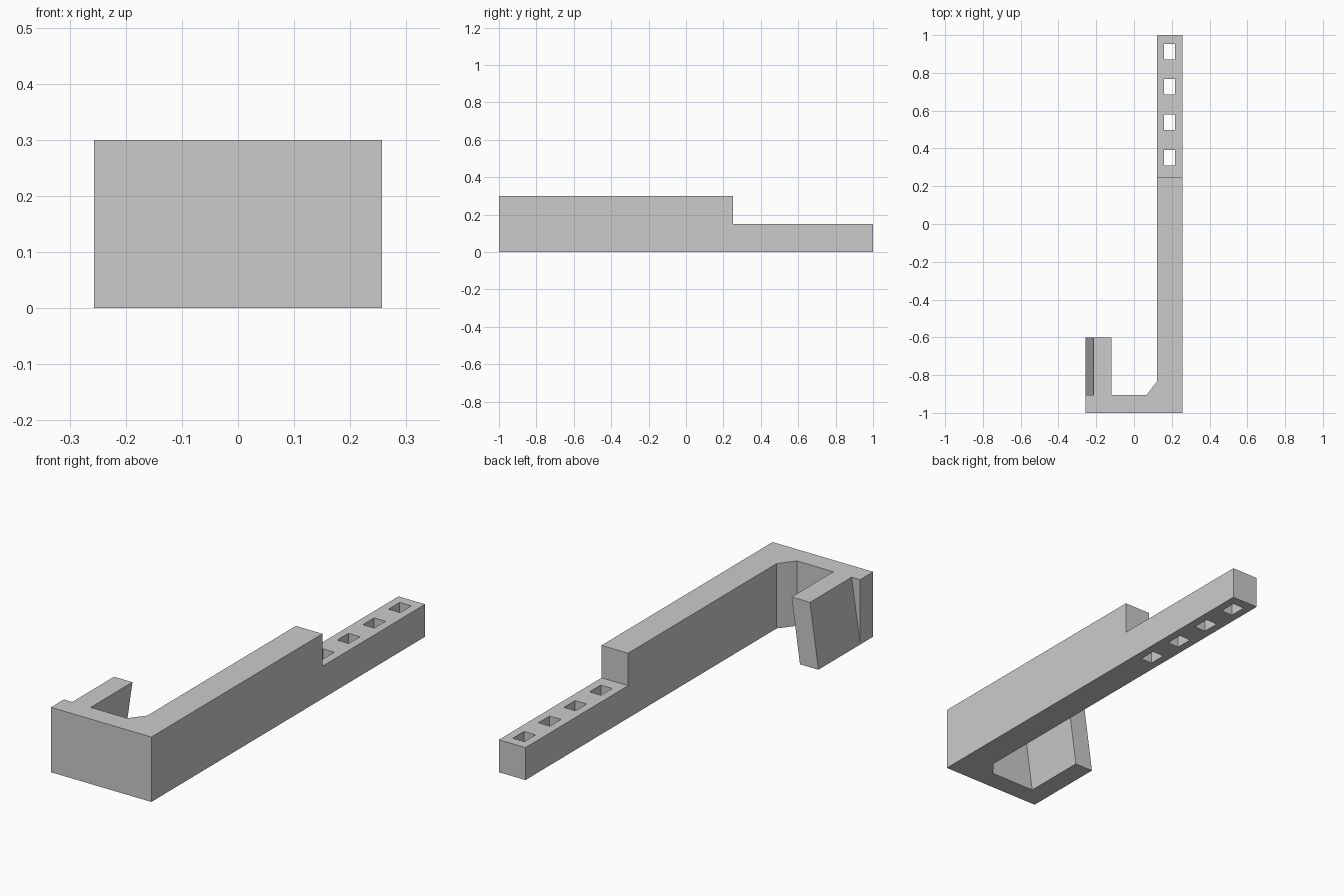
import bpy
import bmesh
from mathutils import Vector

cube = bpy.data.objects.get("Cube")
if cube:
    bpy.data.objects.remove(cube, do_unlink=True)

HEIGHT = 0.30
STRAP_HEIGHT = 0.15
HALF_X = 0.257
ARM_X = 0.121
BAR_Y = -0.905
STEP_Y = 0.25

grey = bpy.data.materials.new("plain grey")
grey.use_nodes = True
colour = (0.6, 0.6, 0.6, 1)
grey.diffuse_color = colour
grey.node_tree.nodes["Principled BSDF"].inputs["Base Color"].default_value = colour


def prism(name, profile, offset):
    """Extrude a closed profile of 3D points along an offset."""
    bm = bmesh.new()
    face = bm.faces.new([bm.verts.new(p) for p in profile])
    ext = bmesh.ops.extrude_face_region(bm, geom=[face], use_keep_orig=True)
    moved = [v for v in ext["geom"] if isinstance(v, bmesh.types.BMVert)]
    bmesh.ops.translate(bm, verts=moved, vec=Vector(offset))
    bmesh.ops.recalc_face_normals(bm, faces=bm.faces)
    mesh = bpy.data.meshes.new(name)
    bm.to_mesh(mesh)
    bm.free()
    mesh.materials.append(grey)
    obj = bpy.data.objects.new(name, mesh)
    bpy.context.collection.objects.link(obj)
    return obj


def block(name, x0, x1, y0, y1, z0, z1):
    base = [(x0, y0, z0), (x1, y0, z0), (x1, y1, z0), (x0, y1, z0)]
    return prism(name, base, (0, 0, z1 - z0))


def cut(target, cutter):
    """Subtract a cutter, apply the result and discard the cutter."""
    cutter.hide_render = True
    mod = target.modifiers.new("cut", 'BOOLEAN')
    mod.operation = 'DIFFERENCE'
    mod.solver = 'EXACT'
    mod.object = cutter
    bpy.context.view_layer.objects.active = target
    bpy.ops.object.modifier_apply(modifier=mod.name)
    bpy.data.objects.remove(cutter, do_unlink=True)


# Hook body: front bar, chamfered inner corner and long arm
outline = [(-HALF_X, -1), (HALF_X, -1), (HALF_X, 1), (ARM_X, 1),
           (ARM_X, -0.835), (0.067, BAR_Y), (-HALF_X, BAR_Y)]
body = prism("hook_body", [(x, y, 0) for x, y in outline], (0, 0, HEIGHT))

# Lowered rear strap
cut(body, block("step_cutter", 0, 0.5, STEP_Y, 1.2, STRAP_HEIGHT, 0.5))

# Row of slots through the strap
for i in range(4):
    y = 0.352 + i * 0.187
    cut(body, block("slot_cutter", 0.159, 0.218, y - 0.041, y + 0.041, -0.1, 0.4))

# Leaning tab behind the front bar
lean, width = 0.043, 0.094
section = [(-HALF_X, 0), (-HALF_X + width, 0),
           (-HALF_X + width + lean, HEIGHT), (-HALF_X + lean, HEIGHT)]
prism("leaning_tab", [(x, BAR_Y, z) for x, z in section], (0, 0.305, 0))
